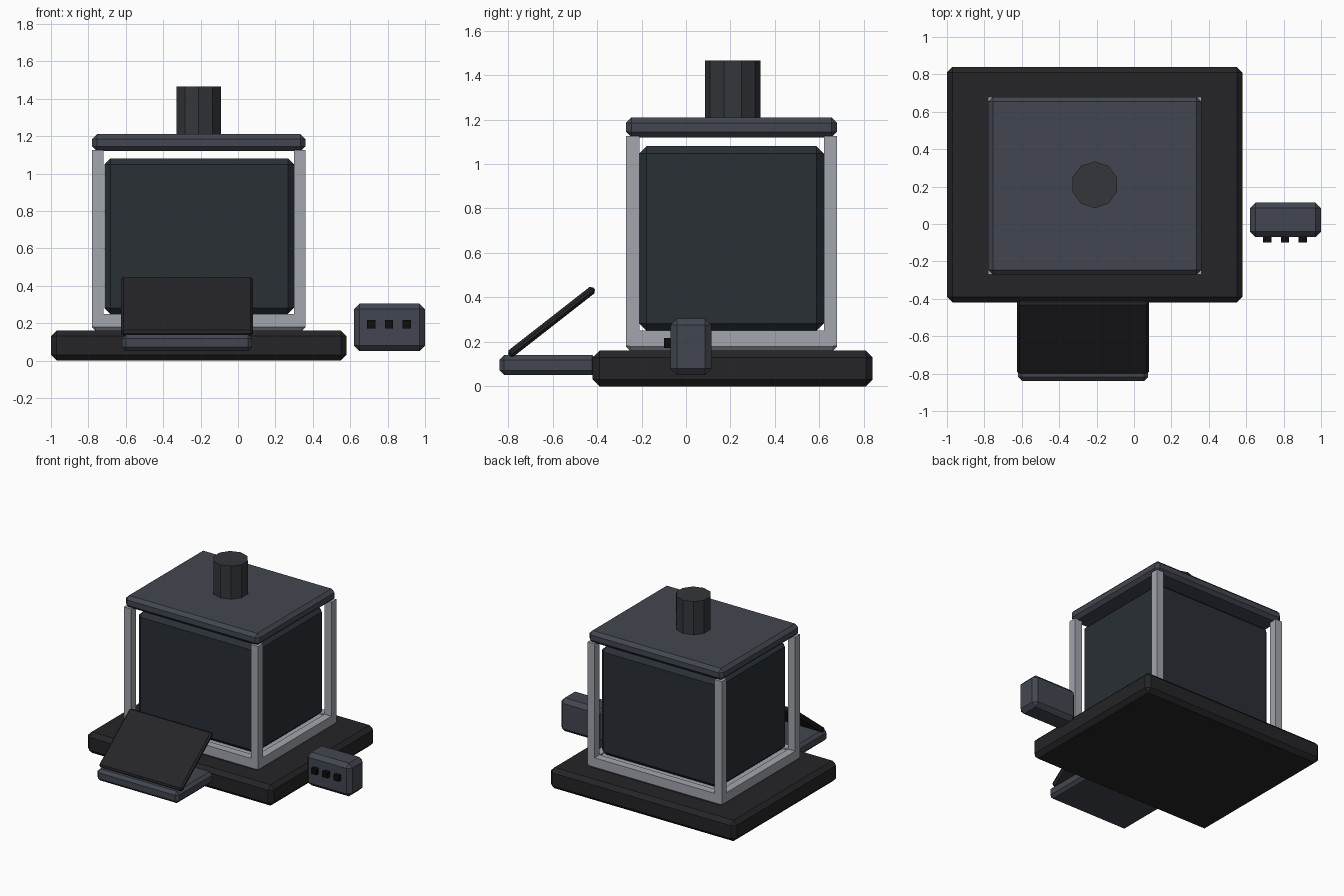
import bpy, math

if "Cube" in bpy.data.objects:
    bpy.data.objects.remove(bpy.data.objects["Cube"])


def material(name, r, g, b):
    m = bpy.data.materials.new(name)
    m.diffuse_color = (r, g, b, 1)
    m.use_nodes = True
    m.node_tree.nodes["Principled BSDF"].inputs["Base Color"].default_value = m.diffuse_color
    return m


BLACK = material("black", 0.018, 0.018, 0.021)
SLATE = material("slate", 0.055, 0.062, 0.08)
DARK = material("dark_blue_grey", 0.022, 0.029, 0.036)
METAL = material("pale_metal", 0.36, 0.38, 0.42)
PIPE = material("charcoal", 0.035, 0.037, 0.043)
INK = material("button_black", 0.004, 0.004, 0.004)


def box(name, xr, yr, zr, mat, bevel=0.0):
    """Box given by its ranges, with an optional chamfer."""
    bpy.ops.mesh.primitive_cube_add(
        size=1, location=[(r[0] + r[1]) / 2 for r in (xr, yr, zr)])
    ob = bpy.context.object
    ob.name = name
    ob.scale = [r[1] - r[0] for r in (xr, yr, zr)]
    bpy.ops.object.transform_apply(location=False, rotation=False, scale=True)
    ob.data.materials.append(mat)
    if bevel:
        mod = ob.modifiers.new("chamfer", 'BEVEL')
        mod.width = bevel
        mod.segments = 1
    return ob


# Base plinth
box("base", (-1.0, 0.58), (-0.42, 0.84), (0, 0.16), BLACK, 0.03)

# Main chamber and its bottom plate and lid
X, Y = (-0.78, 0.36), (-0.27, 0.68)
T = 0.06
box("bottom_plate", X, Y, (0.16, 0.24), METAL, 0.018)
box("chamber", (-0.715, 0.30), (-0.21, 0.62), (0.25, 1.08), DARK, 0.032)
box("lid", X, Y, (1.12, 1.21), SLATE, 0.025)

# Corner posts
px = ((X[0], X[0] + T), (X[1] - T, X[1]))
py = ((Y[0], Y[0] + T), (Y[1] - T, Y[1]))
for xr in px:
    for yr in py:
        box("corner_post", xr, yr, (0.18, 1.125), METAL)

# Lower rails between the posts
for yr in py:
    box("lower_rail_x", (X[0] + T, X[1] - T), yr, (0.19, 0.25), METAL)
for xr in px:
    box("lower_rail_y", xr, (Y[0] + T, Y[1] - T), (0.19, 0.25), METAL)

# Ten-sided chimney
bpy.ops.mesh.primitive_cylinder_add(vertices=10, radius=0.125, depth=0.265,
                                    location=(-0.21, 0.21, 1.3325))
chimney = bpy.context.object
chimney.name = "chimney"
chimney.data.materials.append(PIPE)

# Front tray and tilted flap
box("front_tray", (-0.62, 0.075), (-0.84, -0.40), (0.05, 0.14), SLATE, 0.022)
flap = box("tilted_flap", (-0.625, 0.08), (-0.848, -0.362), (0.272, 0.308),
           BLACK, 0.012)
flap.rotation_euler.x = math.radians(38)

# Detached control box with three buttons
box("control_box", (0.62, 1.0), (-0.07, 0.115), (0.05, 0.305), SLATE, 0.03)
for x in (0.712, 0.807, 0.902):
    box("button", (x - 0.022, x + 0.022), (-0.10, -0.06), (0.172, 0.216), INK)
